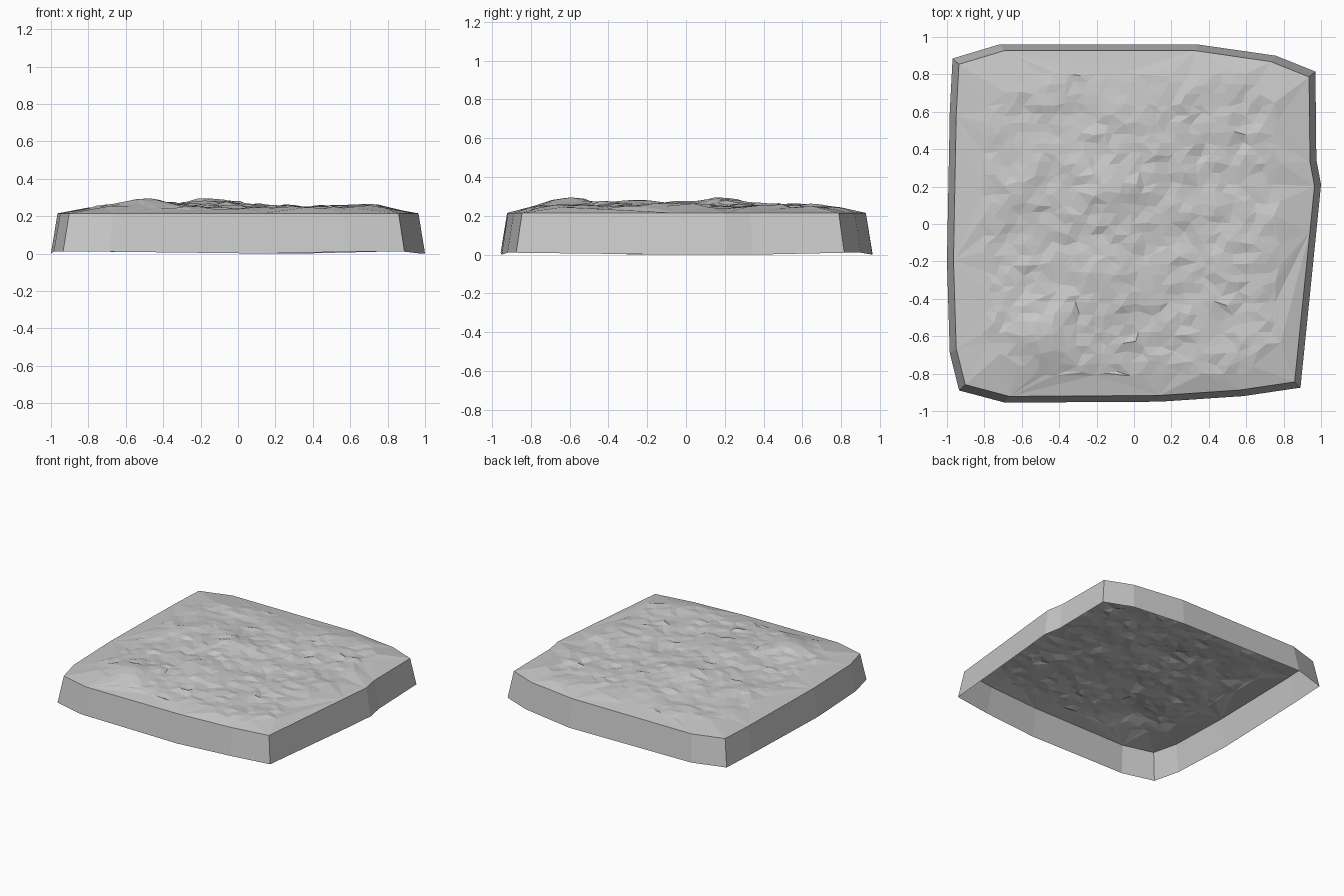
import bpy, bmesh, random
from math import exp
from mathutils import Vector, noise
from mathutils.geometry import delaunay_2d_cdt

cube = bpy.data.objects.get("Cube")
if cube:
    bpy.data.objects.remove(cube, do_unlink=True)

random.seed(4)
RIM_Z = 0.215

# Footprint of the slab, counter-clockwise
footprint = [Vector(p) for p in (
    (-0.97, 0.885), (-0.985, 0.6), (-1, -0.2), (-0.985, -0.69),
    (-0.935, -0.89), (-0.69, -0.955), (0.14, -0.95), (0.585, -0.92),
    (0.89, -0.875), (0.975, -0.04), (1, 0.21), (0.975, 0.345),
    (0.97, 0.815), (0.757, 0.9), (0.34, 0.96), (-0.72, 0.96))]
rim = [p * 0.965 for p in footprint]

# Broad hills: x, y, height, radius
hills = [(-0.48, -0.6, 0.05, 0.16), (-0.15, 0.17, 0.04, 0.2),
         (-0.12, -0.3, 0.035, 0.2), (-0.6, 0.2, 0.02, 0.15),
         (0.1, 0.5, 0.012, 0.2), (0.68, -0.1, 0.012, 0.2)]


def edge_fade(x, y):
    """0 at the rim, rising to 1 inside."""
    d = max(0, 1 - max(abs(x) / 0.95, abs(y) / 0.92))
    t = min(1, d / 0.3)
    return t * (2 - t)


def ground_height(x, y):
    h = 0.033
    for hx, hy, height, radius in hills:
        h += height * exp(-((x - hx) ** 2 + (y - hy) ** 2) / radius ** 2)
    h += 0.011 * noise.noise(Vector((x * 5, y * 7, 2)))
    h += 0.012 * noise.noise(Vector((x * 13, y * 16, 7)))
    return RIM_Z + max(0, h) * edge_fade(x, y)


def make_object(name, bm, material):
    mesh = bpy.data.meshes.new(name)
    bm.to_mesh(mesh)
    bm.free()
    mesh.materials.append(material)
    obj = bpy.data.objects.new(name, mesh)
    bpy.context.collection.objects.link(obj)
    return obj


stone = bpy.data.materials.new("stone_grey")
stone.use_nodes = True
grey = (0.58, 0.58, 0.58, 1)
stone.diffuse_color = grey
stone.node_tree.nodes["Principled BSDF"].inputs["Base Color"].default_value = grey

# Sloping side wall, open underneath
bm = bmesh.new()
low = [bm.verts.new((p.x, p.y, 0.01 if abs(p.x) + abs(p.y) > 1.45 else 0))
       for p in footprint]
high = [bm.verts.new((p.x, p.y, RIM_Z)) for p in rim]
for i in range(len(low)):
    j = (i + 1) % len(low)
    bm.faces.new((low[i], low[j], high[j], high[i]))
make_object("side_wall", bm, stone)

# Rocky ground: scattered points triangulated inside the rim
points = list(rim)
cols, rows = 25, 31
for r in range(rows):
    for c in range(cols):
        x = -0.8 + 1.6 * (c + 0.5 * (r % 2)) / cols + random.uniform(-0.02, 0.02)
        y = -0.8 + 1.6 * r / (rows - 1) + random.uniform(-0.015, 0.015)
        if abs(x) + abs(y) < 1.42:
            points.append(Vector((x, y)))
border = list(range(len(rim)))
verts, _, tris, *_ = delaunay_2d_cdt(points, [], [border], 1, 0.0001)

bm = bmesh.new()
ground = []
for i, p in enumerate(verts):
    on_rim = i < len(rim)
    z = RIM_Z if on_rim else ground_height(p.x, p.y) + random.uniform(-0.006, 0.006) * edge_fade(p.x, p.y)
    ground.append(bm.verts.new((p.x, p.y, z)))
for tri in tris:
    bm.faces.new([ground[i] for i in tri])
bm.normal_update()
for face in bm.faces:
    if face.normal.z < 0:
        face.normal_flip()
make_object("rocky_ground", bm, stone)
